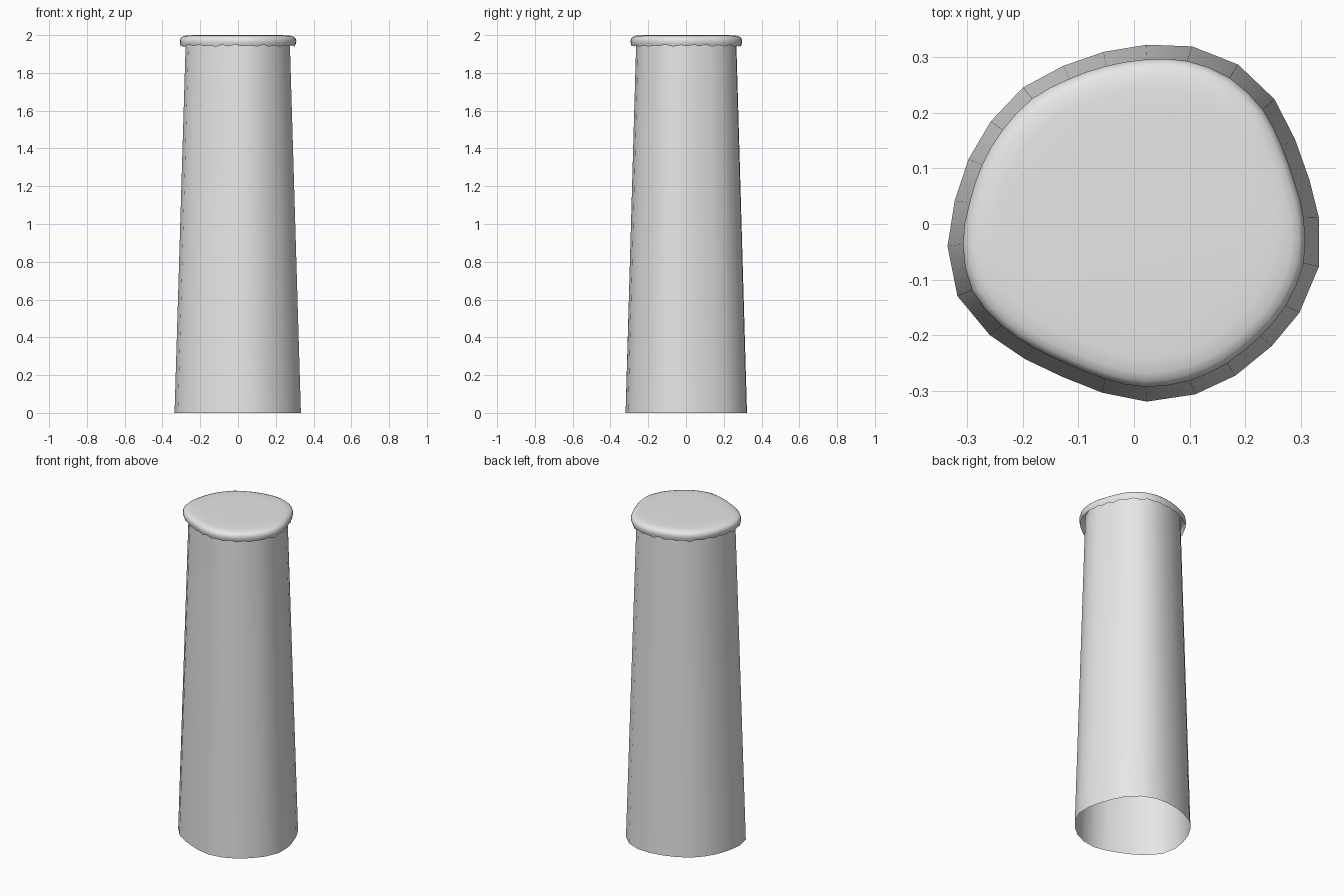
import bpy, bmesh, random
from mathutils import Vector

if "Cube" in bpy.data.objects:
    bpy.data.objects.remove(bpy.data.objects["Cube"])

random.seed(4)

# Irregular footprint shared by the shaft and the cap
OUTLINE = [(0.023, 0.323), (0.105, 0.32), (0.188, 0.287), (0.253, 0.225), (0.29, 0.153),
           (0.316, 0.08), (0.333, 0.012), (0.333, -0.077), (0.298, -0.16), (0.248, -0.22),
           (0.183, -0.273), (0.11, -0.307), (0.023, -0.32), (-0.057, -0.304), (-0.13, -0.275),
           (-0.197, -0.243), (-0.26, -0.2), (-0.318, -0.13), (-0.336, -0.04), (-0.323, 0.042),
           (-0.298, 0.117), (-0.258, 0.185), (-0.2, 0.246), (-0.127, 0.285), (-0.055, 0.31)]
base = [Vector(p) for p in reversed(OUTLINE)]  # counter-clockwise

grey = bpy.data.materials.new("light grey")
grey.diffuse_color = (0.8, 0.8, 0.8, 1)
grey.use_nodes = True
grey.node_tree.nodes["Principled BSDF"].inputs["Base Color"].default_value = grey.diffuse_color


def refine(pts):
    """Double the points of a closed loop with smooth midpoints."""
    out, n = [], len(pts)
    for i in range(n):
        a, b, c, d = (pts[(i + k) % n] for k in (-1, 0, 1, 2))
        out += [b, (b + c) * 0.5625 - (a + d) * 0.0625]
    return out


def loft(name, pts, profile, wave=None, closed_top=False):
    """Stack scaled copies of a loop; wave shifts the lowest ring."""
    bm = bmesh.new()
    rings = []
    for level, (s, z) in enumerate(profile):
        rings.append([bm.verts.new((p.x * s, p.y * s, z + (wave[i] if wave and level == 0 else 0)))
                      for i, p in enumerate(pts)])
    n = len(pts)
    for lo, hi in zip(rings, rings[1:]):
        for i in range(n):
            j = (i + 1) % n
            bm.faces.new((lo[i], lo[j], hi[j], hi[i]))
    if closed_top:
        bm.faces.new(rings[-1])
    mesh = bpy.data.meshes.new(name)
    bm.to_mesh(mesh)
    bm.free()
    mesh.materials.append(grey)
    for f in mesh.polygons:
        f.use_smooth = True
    obj = bpy.data.objects.new(name, mesh)
    bpy.context.collection.objects.link(obj)
    return obj


# Tapered hollow shaft, open at the bottom
loft("shaft", base, [(1.0, 0.0), (0.823, 1.975)])

# Rounded cap with a ragged lower edge
cap_loop = refine(base)
ragged = [(0.005 if i % 2 else -0.004) + random.uniform(-0.003, 0.003)
          for i in range(len(cap_loop))]
loft("cap", cap_loop,
     [(0.90, 1.943), (0.914, 1.957), (0.918, 1.970), (0.908, 1.982), (0.885, 1.990),
      (0.84, 1.996), (0.76, 1.999), (0.60, 2.0)],
     wave=ragged, closed_top=True)
